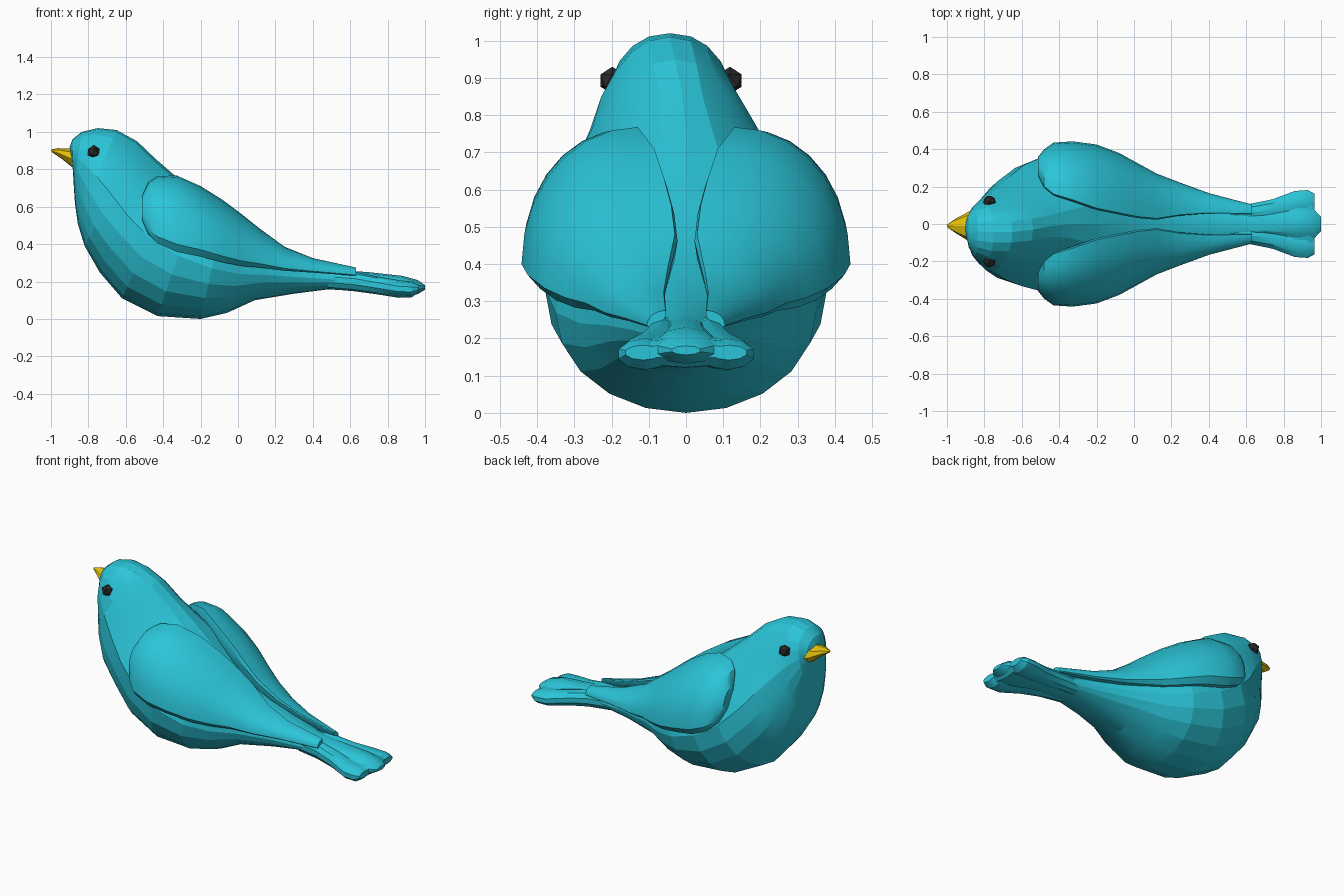
import bpy, bmesh, math
from mathutils import Vector


def material(name, rgb):
    m = bpy.data.materials.new(name)
    m.diffuse_color = (*rgb, 1)
    return m


TEAL = material("teal", (0.024, 0.56, 0.69))
YELLOW = material("yellow", (0.78, 0.53, 0.003))
BLACK = material("black", (0.025, 0.023, 0.023))


def finish(bm, name, mat, mirror=False, smooth=0):
    bmesh.ops.recalc_face_normals(bm, faces=bm.faces)
    me = bpy.data.meshes.new(name)
    bm.to_mesh(me)
    bm.free()
    me.materials.append(mat)
    ob = bpy.data.objects.new(name, me)
    bpy.context.collection.objects.link(ob)
    if mirror:
        mod = ob.modifiers.new("mirror", 'MIRROR')
        mod.use_axis = (False, True, False)
    if smooth:
        bpy.ops.object.select_all(action='DESELECT')
        bpy.context.view_layer.objects.active = ob
        ob.select_set(True)
        bpy.ops.object.shade_smooth_by_angle(angle=math.radians(smooth))
    return ob


def loft(name, rings, mat, mirror=False, smooth=0):
    """Skin a list of equal-sized closed rings and cap both ends."""
    bm = bmesh.new()
    vs = [[bm.verts.new(p) for p in r] for r in rings]
    n = len(vs[0])
    for a, b in zip(vs, vs[1:]):
        for i in range(n):
            j = (i + 1) % n
            bm.faces.new((a[i], a[j], b[j], b[i]))
    bm.faces.new(vs[0])
    bm.faces.new(vs[-1])
    return finish(bm, name, mat, mirror, smooth)


def oval(tx, tz, bx, bz, w, y0=0.0, pinch=0.0, n=20, power=1.0):
    """Tilted oval ring between a top and a bottom point; pinch narrows its top."""
    top, bot = Vector((tx, y0, tz)), Vector((bx, y0, bz))
    mid, half = (top + bot) / 2, (top - bot) / 2
    ring = []
    for i in range(n):
        a = 2 * math.pi * i / n
        s, c = math.sin(a), math.cos(a)
        s = math.copysign(abs(s) ** power, s)
        c = math.copysign(abs(c) ** power, c)
        ring.append(mid + half * c + Vector((0, w * s * (1 - pinch * max(c, 0)), 0)))
    return ring


# Body: tilted ovals from the face, over head and belly, to the tail root
body = [
    (-0.90, 0.92, -0.885, 0.83, 0.05, -0.025, 0),
    (-0.885, 0.96, -0.882, 0.78, 0.09, -0.035, 0),
    (-0.835, 1.00, -0.878, 0.71, 0.135, -0.04, 0),
    (-0.75, 1.02, -0.872, 0.62, 0.172, -0.043, 0.08),
    (-0.65, 1.01, -0.857, 0.51, 0.215, -0.043, 0.28),
    (-0.54, 0.95, -0.82, 0.39, 0.27, -0.03, 0.42),
    (-0.44, 0.855, -0.74, 0.25, 0.325, -0.01, 0.45),
    (-0.33, 0.76, -0.62, 0.11, 0.365, 0, 0.35),
    (-0.21, 0.66, -0.43, 0.015, 0.38, 0, 0.1),
    (-0.08, 0.54, -0.20, 0.0, 0.35, 0, 0),
    (0.06, 0.45, -0.06, 0.032, 0.285, 0, 0),
    (0.20, 0.37, 0.09, 0.10, 0.21, 0, 0),
    (0.36, 0.31, 0.30, 0.135, 0.145, 0, 0),
    (0.52, 0.265, 0.48, 0.158, 0.105, 0, 0),
    (0.63, 0.25, 0.63, 0.15, 0.09, 0, 0),
]
loft("body", [oval(*r, power=0.88 if r[0] < -0.5 else 1.0) for r in body],
     TEAL, smooth=14)


# Wings: quarter-oval outer skin, lower lip and an edge buried in the body
def wing_ring(x, yt, zt, yo, zl):
    w, h = yo - yt, zt - zl
    pts = [(yt + w * math.sin(a), zl + h * math.cos(a))
           for a in (math.pi / 2 * i / 7 for i in range(8))]
    pts += [(yo - 0.1 * w, zl - 0.11 * h), (yo - 0.3 * w, zl - 0.1 * h),
            (yt + 0.2 * w, zl + 0.1 * h), (yt, zt - 0.35 * h),
            (yt - 0.03 * w, zt - 0.1 * h)]
    return [(x, y, z) for y, z in pts]


wing = [
    (-0.512, 0.26, 0.66, 0.36, 0.54),
    (-0.48, 0.20, 0.73, 0.40, 0.48),
    (-0.43, 0.16, 0.762, 0.435, 0.44),
    (-0.33, 0.13, 0.768, 0.442, 0.40),
    (-0.20, 0.085, 0.71, 0.425, 0.37),
    (-0.08, 0.06, 0.635, 0.38, 0.335),
    (0.02, 0.04, 0.56, 0.325, 0.31),
    (0.12, 0.03, 0.48, 0.27, 0.295),
    (0.25, 0.05, 0.385, 0.22, 0.27),
    (0.40, 0.06, 0.325, 0.165, 0.255),
    (0.63, 0.055, 0.275, 0.105, 0.235),
]
loft("wings", [wing_ring(*r) for r in wing], TEAL, mirror=True, smooth=30)


# Tail: a wide web, one raised middle feather and mirrored flared side feathers
def feather(name, stations, mirror=False):
    loft(name, [oval(x, z + h, x, z - h, w, y, n=10)
                for x, y, z, w, h in stations], TEAL, mirror, smooth=30)


feather("tail_web", [
    (0.55, 0, 0.20, 0.10, 0.04), (0.70, 0, 0.185, 0.12, 0.04),
    (0.86, 0, 0.165, 0.165, 0.045), (0.94, 0, 0.162, 0.16, 0.04),
    (0.965, 0, 0.165, 0.13, 0.02)])
feather("tail_middle", [
    (0.48, 0, 0.215, 0.08, 0.05), (0.70, 0, 0.195, 0.065, 0.055),
    (0.88, 0, 0.18, 0.085, 0.05), (0.96, 0, 0.17, 0.085, 0.038),
    (1.0, 0, 0.168, 0.04, 0.012)])
feather("tail_side", [
    (0.48, 0.05, 0.21, 0.05, 0.05), (0.62, 0.06, 0.20, 0.05, 0.052),
    (0.74, 0.075, 0.18, 0.06, 0.048), (0.86, 0.105, 0.16, 0.075, 0.047),
    (0.93, 0.11, 0.158, 0.075, 0.042), (0.965, 0.115, 0.162, 0.05, 0.02)], True)

# Beak: short loft narrowing to the tip
beak = [(-0.875, 0.915, -0.85, 0.785, 0.09, -0.012),
        (-0.92, 0.91, -0.885, 0.81, 0.068, -0.012),
        (-0.965, 0.913, -0.938, 0.853, 0.04, -0.01),
        (-1.0, 0.905, -0.993, 0.89, 0.009, -0.01)]
loft("beak", [oval(*r, n=8) for r in beak], YELLOW)

# Eyes: low-poly beads on both sides of the head
for y, label in ((0.118, "left"), (-0.198, "right")):
    bm = bmesh.new()
    bmesh.ops.create_icosphere(bm, subdivisions=1, radius=0.037)
    bmesh.ops.translate(bm, verts=bm.verts, vec=(-0.773, y, 0.893))
    finish(bm, "eye_" + label, BLACK)
